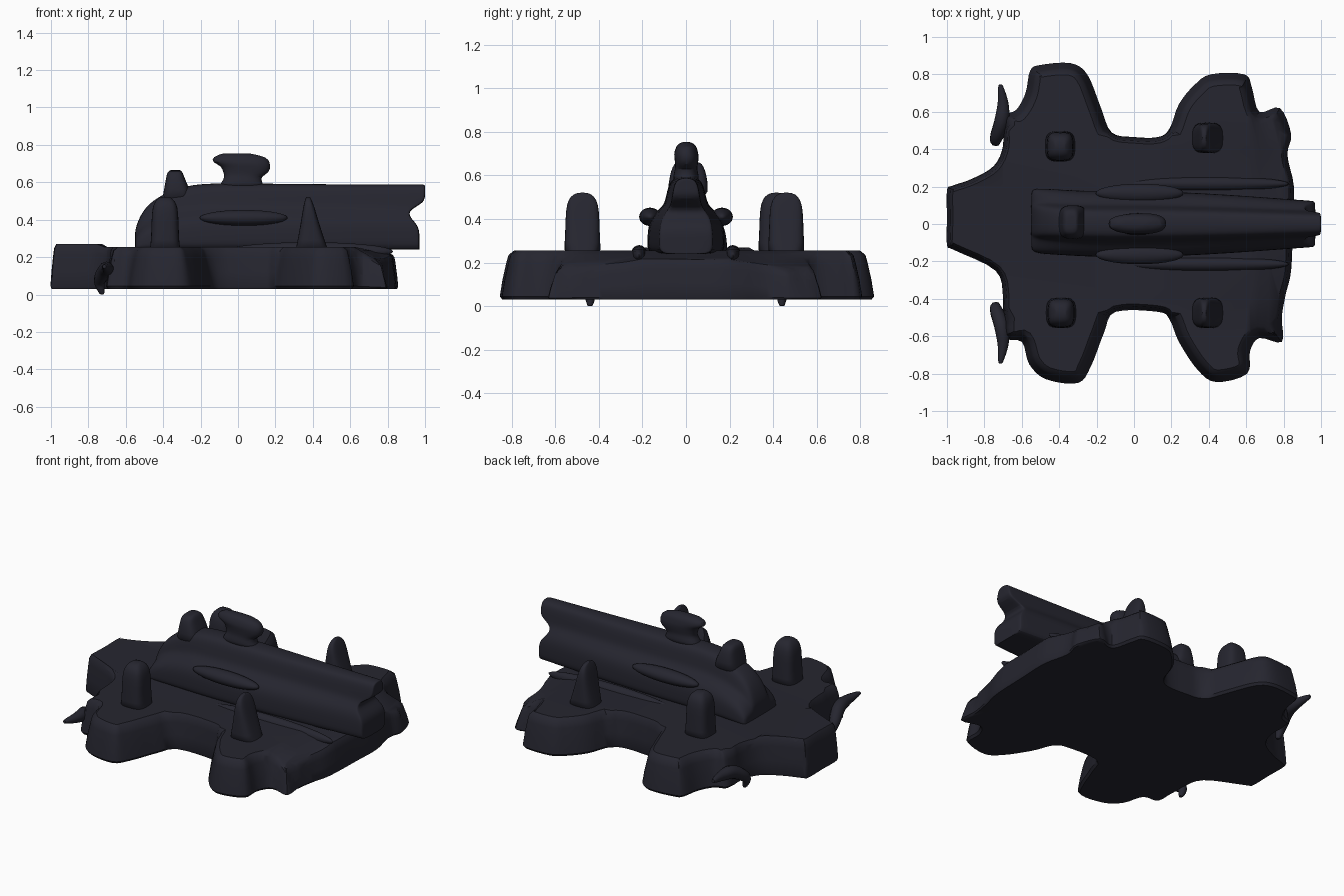
import bpy, bmesh, math
from mathutils import Vector

if "Cube" in bpy.data.objects:
    bpy.data.objects.remove(bpy.data.objects["Cube"])

mat = bpy.data.materials.new("dark blue grey")
mat.diffuse_color = (0.019, 0.019, 0.029, 1)
mat.use_nodes = True
mat.node_tree.nodes["Principled BSDF"].inputs["Base Color"].default_value = mat.diffuse_color


def finish(bm, name, angle=40, subsurf=0):
    bmesh.ops.recalc_face_normals(bm, faces=bm.faces)
    me = bpy.data.meshes.new(name)
    bm.to_mesh(me)
    bm.free()
    me.materials.append(mat)
    for p in me.polygons:
        p.use_smooth = True
    me.set_sharp_from_angle(angle=math.radians(angle))
    ob = bpy.data.objects.new(name, me)
    bpy.context.collection.objects.link(ob)
    if subsurf:
        m = ob.modifiers.new("smooth", 'SUBSURF')
        m.levels = m.render_levels = subsurf
    return ob


def loft(name, rings, angle=40, subsurf=0):
    """Skin even-sized rings and close both ends with strips of quads."""
    bm = bmesh.new()
    vs = [[bm.verts.new(p) for p in r] for r in rings]
    n = len(rings[0])
    for a, b in zip(vs, vs[1:]):
        for i in range(n):
            j = (i + 1) % n
            bm.faces.new((a[i], a[j], b[j], b[i]))
    for r in (vs[0], vs[-1]):
        for i in range(n // 2 - 1):
            bm.faces.new((r[i], r[i + 1], r[n - 2 - i], r[n - 1 - i]))
    return finish(bm, name, angle, subsurf)


def post(name, levels, power=0.6):
    """Upright rounded form; levels are (z, x0, x1, y0, y1)."""
    rings = []
    for z, x0, x1, y0, y1 in levels:
        ring = []
        for k in range(20):
            a = math.tau * (k + 0.5) / 20
            c, s = math.cos(a), math.sin(a)
            c = math.copysign(abs(c) ** power, c)
            s = math.copysign(abs(s) ** power, s)
            ring.append(((x0 + x1) / 2 + c * (x1 - x0) / 2,
                         (y0 + y1) / 2 + s * (y1 - y0) / 2, z))
        rings.append(ring)
    return loft(name, rings, 60, 1)


def ellipsoid(name, centre, size):
    bm = bmesh.new()
    bmesh.ops.create_uvsphere(bm, u_segments=28, v_segments=14, radius=1)
    for v in bm.verts:
        v.co = Vector(centre) + Vector([a * b for a, b in zip(v.co, size)])
    return finish(bm, name, 80)


def spline(pts, steps, closed):
    pts = [Vector(p) for p in pts]
    n = len(pts)
    get = (lambda i: pts[i % n]) if closed else (lambda i: pts[max(0, min(n - 1, i))])
    out = []
    for i in range(n if closed else n - 1):
        p0, p1, p2, p3 = (get(i + k) for k in (-1, 0, 1, 2))
        for s in range(steps):
            t = s / steps
            out.append(0.5 * (2 * p1 + (p2 - p0) * t + (2 * p0 - 5 * p1 + 4 * p2 - p3) * t * t
                              + (3 * p1 - p0 - 3 * p2 + p3) * t ** 3))
    return out if closed else out + [pts[-1]]


# lobed base hull: outline from the tail round the +y side, then the -y side
outline = [(-1, 0.03), (-1, 0.18), (-0.97, 0.205), (-0.87, 0.24), (-0.75, 0.31), (-0.70, 0.42),
           (-0.70, 0.57), (-0.63, 0.61), (-0.58, 0.70), (-0.555, 0.82), (-0.50, 0.85), (-0.34, 0.86),
           (-0.25, 0.80), (-0.18, 0.63), (-0.12, 0.49), (0.0, 0.465), (0.13, 0.465), (0.19, 0.51),
           (0.24, 0.64), (0.32, 0.74), (0.41, 0.80), (0.59, 0.80), (0.63, 0.73), (0.67, 0.60),
           (0.78, 0.62), (0.84, 0.48), (0.82, 0.37), (0.855, 0.20), (0.85, 0.0), (0.84, -0.25),
           (0.81, -0.38), (0.79, -0.50), (0.79, -0.63), (0.67, -0.61), (0.62, -0.68), (0.605, -0.80),
           (0.44, -0.845), (0.34, -0.78), (0.24, -0.63), (0.19, -0.51), (0.13, -0.47), (-0.10, -0.47),
           (-0.16, -0.58), (-0.23, -0.76), (-0.30, -0.85), (-0.47, -0.83), (-0.56, -0.75),
           (-0.60, -0.63), (-0.70, -0.60), (-0.70, -0.40), (-0.74, -0.25), (-0.96, -0.14), (-1, -0.11)]
edge = spline(outline, 4, True)
bm = bmesh.new()
rings = []
for z, inset in ((0.03, 0.012), (0.045, 0), (0.12, 0.012), (0.20, 0.03), (0.235, 0.04), (0.255, 0.065)):
    ring = []
    for i, p in enumerate(edge):
        d = edge[(i + 3) % len(edge)] - edge[i - 3]
        nrm = Vector((d.y, -d.x)).normalized()      # inward for a clockwise outline
        k = inset * (1.0 if abs(p.y) > 0.5 else 0.5)
        q = p + nrm * k
        ring.append(bm.verts.new((q.x, q.y, z)))
    rings.append(ring)
for a, b in zip(rings, rings[1:]):
    for i in range(len(a)):
        j = (i + 1) % len(a)
        bm.faces.new((a[i], a[j], b[j], b[i]))
bm.faces.new(rings[0])
bm.faces.new(rings[-1])
for axis, cuts in (((1, 0, 0), (-0.7, 0, 0.62, 0.67, 0.72, 0.78)), ((0, 1, 0), (-0.6, -0.4, -0.2, 0.2, 0.4, 0.6))):
    for c in cuts:
        bmesh.ops.bisect_plane(bm, geom=bm.verts[:] + bm.edges[:] + bm.faces[:], dist=1e-5,
                               plane_co=Vector(axis) * c, plane_no=axis)
for v in bm.verts:      # apron sloping down towards +x and the sides, raised tail
    f = (v.co.z - 0.03) / 0.225
    t = max(0, min(1, (v.co.x - 0.62) / 0.2))
    v.co.z -= f * t * (0.04 + 0.22 * max(0, min(0.4, abs(v.co.y) - 0.2)))
    if v.co.x < -0.72:
        v.co.z += 0.015 * f
finish(bm, "base_hull", 38)

# long central body: grooved half section swept along x
half = [(0.5, 0.24), (1, 0.24), (1, 0.30), (0.98, 0.37), (0.86, 0.42), (0.58, 0.46),
        (0.52, 0.50), (0.46, 0.55), (0.36, 0.585), (0.12, 0.595)]
rings = []
for x, w, top, yc in ((-0.55, 0.14, 0.33, 0.02), (-0.545, 0.165, 0.37, 0.02), (-0.50, 0.175, 0.47, 0.015),
                      (-0.40, 0.175, 0.54, 0.01), (-0.25, 0.175, 0.595, 0), (0.0, 0.18, 0.595, 0),
                      (0.4, 0.165, 0.59, 0), (0.8, 0.135, 0.588, 0), (0.94, 0.125, 0.588, 0),
                      (0.965, 0.122, 0.588, 0), (0.97, 0.11, 0.583, 0)):
    right = []
    for y, z in half:
        shift = 0
        if x > 0.9:     # notched muzzle, top rail reaching furthest
            shift = -0.055 if 0.41 < z < 0.48 else (0.03 if z > 0.48 else 0)
        right.append((x + shift, y * w, 0.24 + (z - 0.24) * (top - 0.24) / 0.355))
    rings.append([(a, yc + b, c) for a, b, c in right] + [(a, yc - b, c) for a, b, c in reversed(right)])
loft("central_body", rings, 60, 2)

# sight on top and rear knob
post("top_sight", [(0.56, -0.11, 0.15, -0.06, 0.06), (0.60, -0.09, 0.13, -0.06, 0.06),
                   (0.63, -0.07, 0.12, -0.05, 0.05), (0.65, -0.08, 0.17, -0.05, 0.055),
                   (0.69, -0.09, 0.175, -0.055, 0.06), (0.705, -0.14, 0.17, -0.055, 0.055),
                   (0.735, -0.14, 0.16, -0.045, 0.05), (0.755, -0.08, 0.06, -0.025, 0.025)], 0.8)
post("rear_knob", [(0.48, -0.41, -0.24, -0.09, 0.11), (0.57, -0.395, -0.26, -0.08, 0.10),
                   (0.62, -0.385, -0.285, -0.07, 0.09), (0.655, -0.38, -0.295, -0.055, 0.075),
                   (0.665, -0.36, -0.31, -0.03, 0.05)])

# four deck posts: square at the rear, wedge-shaped at the front
for name, x, y, thin in (("rear_left_post", -0.395, 0.415, 0), ("rear_right_post", -0.39, -0.475, 0),
                         ("front_left_post", 0.395, 0.46, 1), ("front_right_post", 0.395, -0.475, 1)):
    levels = []
    for z, r, wedge in ((0.23, 0.085, 0.09), (0.28, 0.075, 0.075), (0.40, 0.073, 0.045),
                        (0.47, 0.068, 0.03), (0.505, 0.05, 0.018), (0.522, 0.025, 0.01)):
        rx = wedge if thin else r
        dx = -0.02 * (z - 0.23) / 0.29 if thin else 0
        levels.append((z, x + dx - rx, x + dx + rx, y - r * 1.08, y + r * 1.08))
    post(name, levels)

for side, tag in ((1, "left"), (-1, "right")):
    # side fins and long low deck ridges
    ellipsoid(tag + "_side_fin", (0.03, side * 0.165, 0.41), (0.235, 0.05, 0.042))
    ellipsoid(tag + "_deck_ridge", (0.38, side * 0.215, 0.23), (0.45, 0.04, 0.05))
    # curled spike hanging off the rear corner
    path = spline([(-0.725, side * 0.44, 0.0), (-0.74, side * 0.45, 0.07), (-0.71, side * 0.54, 0.13),
                   (-0.70, side * 0.64, 0.14), (-0.715, side * 0.745, 0.15)], 5, False)
    rings = []
    for i, p in enumerate(path):
        d = (path[min(i + 1, len(path) - 1)] - path[max(i - 1, 0)]).normalized()
        u = d.cross(Vector((1, 0, 0))).normalized()
        w = d.cross(u)
        r = 0.01 + 0.03 * math.sin(math.pi * i / (len(path) - 1))
        rings.append([p + r * (math.cos(math.tau * k / 10) * u + math.sin(math.tau * k / 10) * w)
                      for k in range(10)])
    for ring in rings:
        for p in ring:
            p.z = max(p.z, 0)
    loft(tag + "_rear_spike", rings, 60)
